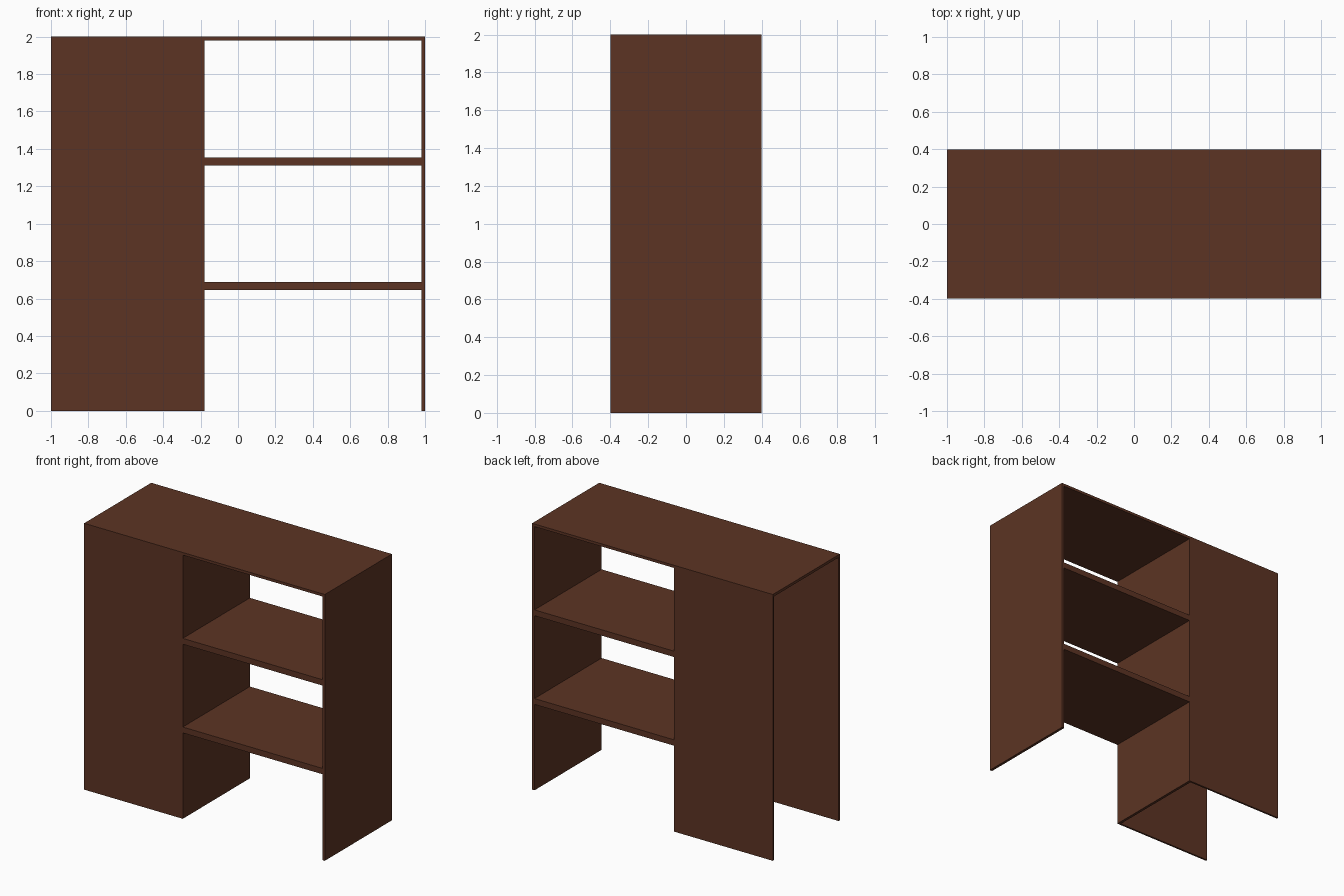
import bpy
import bmesh

if "Cube" in bpy.data.objects:
    bpy.data.objects.remove(bpy.data.objects["Cube"])

wood = bpy.data.materials.new("dark brown wood")
wood.diffuse_color = (0.107, 0.034, 0.017, 1)
wood.use_nodes = True
wood.node_tree.nodes["Principled BSDF"].inputs["Base Color"].default_value = wood.diffuse_color


def board(name, x, y, z):
    """Box board from (min, max) ranges."""
    bm = bmesh.new()
    bmesh.ops.create_cube(bm, size=1)
    for v in bm.verts:
        v.co = [r[0] if c < 0 else r[1] for c, r in zip(v.co, (x, y, z))]
    mesh = bpy.data.meshes.new(name)
    bm.to_mesh(mesh)
    bm.free()
    mesh.materials.append(wood)
    bpy.context.collection.objects.link(bpy.data.objects.new(name, mesh))


D = 0.398          # half depth
T = 0.02           # board thickness
P = 0.014          # closing panel thickness
DIV = -0.18        # right face of the divider
full = (-D, D)

# Top, right side and central divider
board("top_board", (-1, 1), full, (2 - T, 2))
board("right_side", (1 - T, 1), full, (0, 2 - T))
board("divider", (DIV - T, DIV), full, (0, 2 - T))

# Panels closing the front and back of the left bay, which is open at its end
board("front_panel", (-1, DIV - T), (-D, -D + P), (0, 2 - T))
board("back_panel", (-1, DIV - T), (D - P, D), (0, 2 - T))

# Two open shelves
for i, z in enumerate((0.667, 1.333)):
    board(f"shelf_{i + 1}", (DIV, 1 - T), full, (z - 0.022, z + 0.022))
